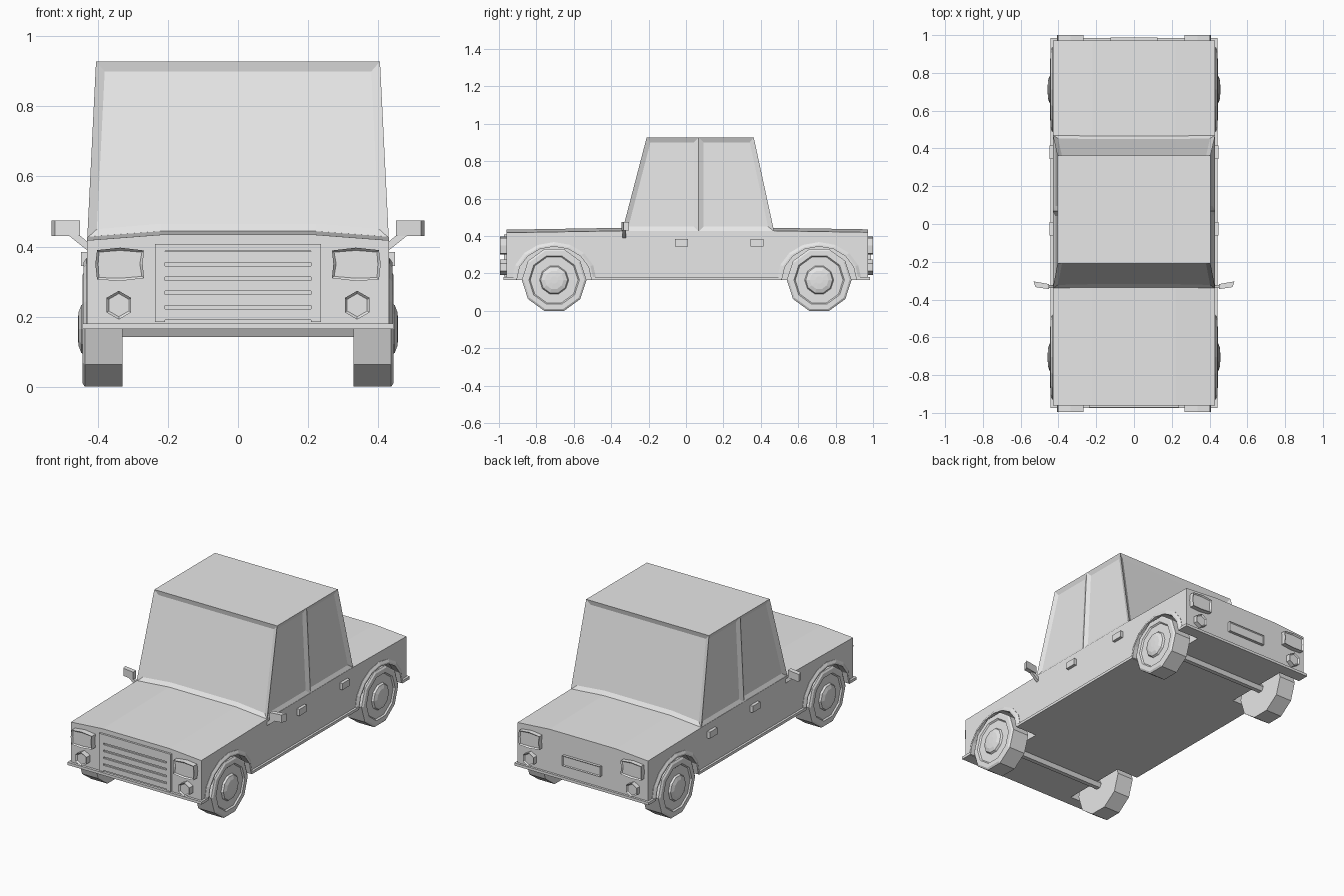
import bpy, bmesh, math
from mathutils import Vector

cube = bpy.data.objects.get("Cube")
if cube:
    bpy.data.objects.remove(cube)

GREY = (0.8, 0.8, 0.8, 1)
paint = bpy.data.materials.new("light grey")
paint.use_nodes = True
paint.diffuse_color = GREY
paint.node_tree.nodes["Principled BSDF"].inputs["Base Color"].default_value = GREY


def finish(name, bm):
    bmesh.ops.recalc_face_normals(bm, faces=bm.faces)
    mesh = bpy.data.meshes.new(name)
    bm.to_mesh(mesh)
    bm.free()
    mesh.materials.append(paint)
    ob = bpy.data.objects.new(name, mesh)
    bpy.context.collection.objects.link(ob)
    return ob


def loft(name, rings, inset=0, depth=0):
    """Skin closed rings of points, cap both ends, optionally sink the last cap."""
    bm = bmesh.new()
    loops = [[bm.verts.new(p) for p in ring] for ring in rings]
    n = len(loops[0])
    for a, b in zip(loops, loops[1:]):
        for i in range(n):
            j = (i + 1) % n
            bm.faces.new((a[i], a[j], b[j], b[i]))
    bm.faces.new(loops[0])
    cap = bm.faces.new(loops[-1])
    if inset:
        bmesh.ops.recalc_face_normals(bm, faces=bm.faces)
        bmesh.ops.inset_individual(bm, faces=[cap], thickness=inset, depth=-depth)
    return finish(name, bm)


def prism(name, pts, axis, a, b, inset=0, depth=0):
    """Extrude a 2D outline along an axis from a to b."""
    place = {"x": lambda p, t: (t, p[0], p[1]),
             "y": lambda p, t: (p[0], t, p[1]),
             "z": lambda p, t: (p[0], p[1], t)}[axis]
    return loft(name, [[place(p, t) for p in pts] for t in (a, b)], inset, depth)


def rect(u0, u1, v0, v1):
    return [(u0, v0), (u1, v0), (u1, v1), (u0, v1)]


def polygon(u, v, r, n, turn=0.0, stretch=1.0):
    angles = [turn + math.tau * i / n for i in range(n)]
    return [(u + stretch * r * math.cos(t), v + r * math.sin(t)) for t in angles]


AXLES = {"front": -0.705, "rear": 0.712}
SIDES = {"left": 1, "right": -1}
HUB_Z = 0.165

# Lower body with a crowned hood and rear deck
def section(y, drop):
    half = [(0.43, 0.18), (0.43, 0.428 - drop), (0.22, 0.444 - drop)]
    pts = half + [(-x, z) for x, z in reversed(half)]
    return [(x, y, z) for x, z in pts]

body = loft("body", [section(-0.96, 0.01), section(-0.34, 0),
                     section(0.47, 0), section(0.972, 0.008)])
sill = prism("sill", rect(-0.443, 0.443, -0.975, 0.985), "z", 0.165, 0.181)

# Wheel wells cut out of the body and sill
for y in AXLES.values():
    for s in SIDES.values():
        well = prism("well_cutter", polygon(y, HUB_Z, 0.182, 16, 0, 1.12),
                     "x", 0.3 * s, 0.6 * s)
        for ob in (body, sill):
            mod = ob.modifiers.new("well", "BOOLEAN")
            mod.operation = "DIFFERENCE"
            mod.solver = "EXACT"
            mod.object = well
            bpy.context.view_layer.objects.active = ob
            bpy.ops.object.modifier_apply(modifier=mod.name)
        bpy.data.objects.remove(well)

# Cabin, with all six windows sunk into their frames
def on_slope(x, z, end):
    t = (z - 0.43) / (0.928 - 0.43)
    low, high = (-0.34, -0.21) if end == "front" else (0.47, 0.362)
    return Vector((x, low + (high - low) * t, z))

bm = bmesh.new()
ends = {}
for end in ("front", "rear"):
    outline = [(-0.43, 0.425), (-0.22, 0.443), (0.22, 0.443), (0.43, 0.425),
               (0.405, 0.928), (-0.405, 0.928)]
    ends[end] = [bm.verts.new(on_slope(x, z, end)) for x, z in outline]
f, r = ends["front"], ends["rear"]
bm.faces.new(f)
bm.faces.new(r)
for i in (0, 1, 2, 3, 4, 5):
    j = (i + 1) % 6
    bm.faces.new((f[i], f[j], r[j], r[i]))
bmesh.ops.recalc_face_normals(bm, faces=bm.faces)
# Split at the door pillar so that each side has two windows
bmesh.ops.bisect_plane(bm, geom=bm.verts[:] + bm.edges[:] + bm.faces[:],
                       plane_co=(0, 0.068, 0), plane_no=(0, 1, 0))
bm.normal_update()
panes = [p for p in bm.faces if abs(p.normal.z) < 0.5]
bmesh.ops.inset_individual(bm, faces=panes, thickness=0.026, depth=-0.012,
                           use_even_offset=True)
finish("cabin", bm)

for end, y in AXLES.items():
    # Axle bar
    prism(end + "_axle", polygon(y, HUB_Z, 0.026, 6), "x", -0.34, 0.34)
    for side, s in SIDES.items():
        # Ten-sided wheel with a sunk rim and a domed hub
        lathe = [(0.33, 0.173), (0.437, 0.173), (0.444, 0.162), (0.444, 0.135),
                 (0.436, 0.128), (0.436, 0.078), (0.447, 0.072), (0.455, 0.05),
                 (0.457, 0.02)]
        loft(f"{end}_{side}_wheel",
             [[(s * x, u, v) for u, v in polygon(y, HUB_Z, rad, 10)] for x, rad in lathe])
        # Flared trim around the wheel arch
        trim = [(0.40, 0.2), (0.432, 0.2), (0.441, 0.186), (0.441, 0.176), (0.40, 0.176)]
        rings = []
        for k in range(9):
            t = math.pi * k / 8
            rings.append([(s * x, y + 1.13 * rad * math.cos(t),
                           HUB_Z + 0.003 + rad * math.sin(t)) for x, rad in trim])
        loft(f"{end}_{side}_arch", rings)

# Head, tail and fog lamps
for end, y0, y1 in (("front", -0.95, -0.995), ("rear", 0.96, 1.0)):
    for side, s in SIDES.items():
        lamp = [(0.268, 0.31), (0.336, 0.302), (0.402, 0.306), (0.407, 0.35),
                (0.402, 0.39), (0.336, 0.397), (0.268, 0.389), (0.272, 0.35)]
        prism(f"{end}_{side}_lamp", [(s * u, v) for u, v in lamp], "y", y0, y1, 0.008, 0.008)
        prism(f"{end}_{side}_fog_lamp", polygon(s * 0.34, 0.233, 0.041, 6, math.pi / 6),
              "y", y0, y1, 0.008, 0.008)

# Grille surround and slats
arch = [(-0.237, 0.185), (-0.237, 0.408), (0.237, 0.408), (0.237, 0.185),
        (0.208, 0.185), (0.208, 0.387), (-0.208, 0.387), (-0.208, 0.185)]
prism("grille_frame", arch, "y", -0.95, -0.972)
for i in range(5):
    top = 0.386 - 0.041 * i
    prism(f"grille_slat_{i + 1}", rect(-0.208, 0.208, top - 0.031, top), "y", -0.95, -0.968)

# Rear plate holder
prism("rear_plate", rect(-0.125, 0.125, 0.25, 0.31), "y", 0.96, 0.988, 0.007, 0.005)

for side, s in SIDES.items():
    # Door handles
    for door, y in (("front", -0.06), ("rear", 0.345)):
        prism(f"{door}_{side}_handle", rect(y, y + 0.07, 0.345, 0.384), "x", 0.42 * s, 0.448 * s)
    # Wing mirror on a slanted arm
    head = [(0.45, -0.345), (0.522, -0.334), (0.532, -0.304), (0.45, -0.318)]
    prism(f"{side}_mirror", [(s * x, y) for x, y in head], "z", 0.43, 0.475)
    arm = [(0.425, 0.385), (0.425, 0.41), (0.455, 0.435), (0.487, 0.435)]
    prism(f"{side}_mirror_arm", [(s * x, z) for x, z in arm], "y", -0.34, -0.322)
